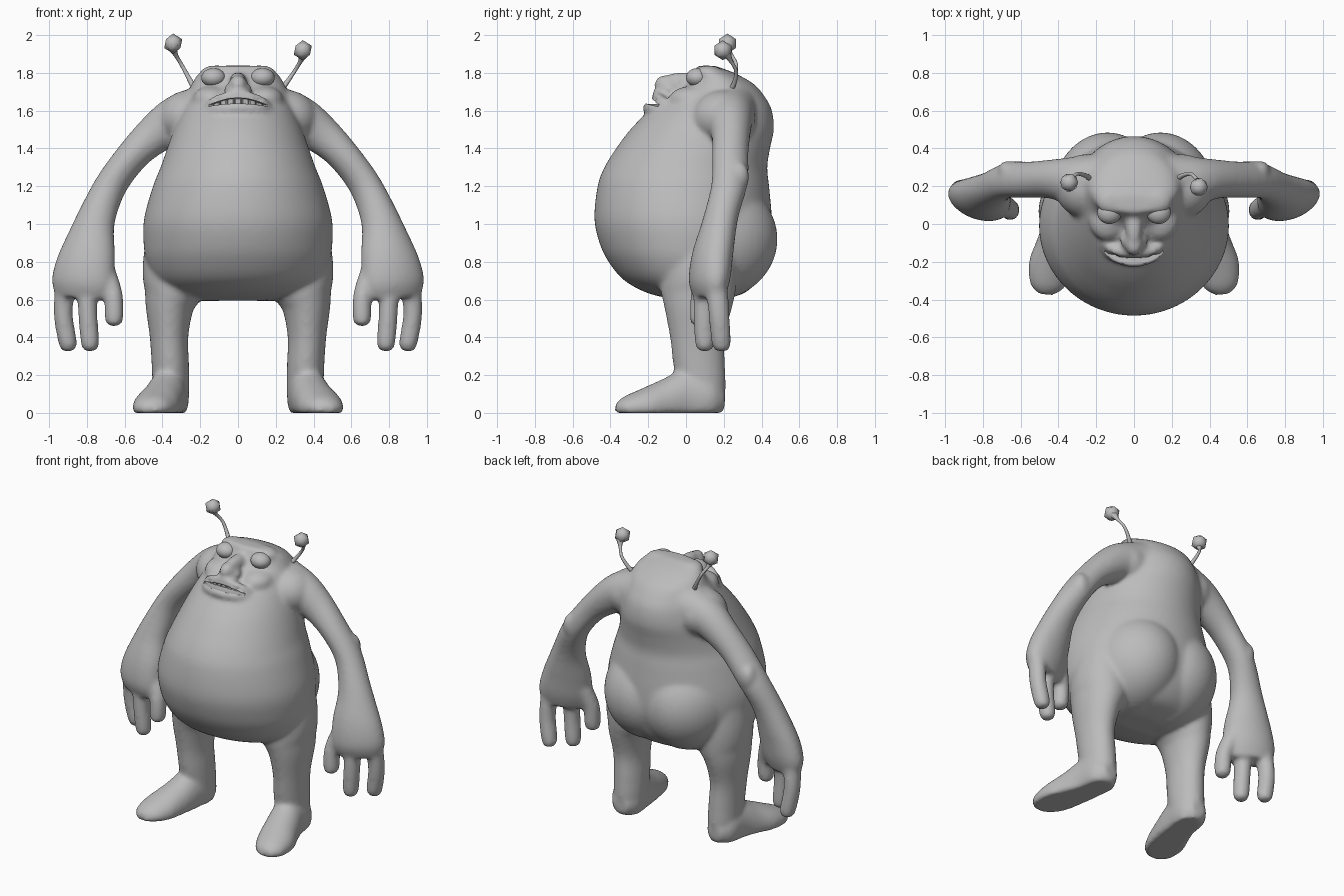
import bpy, bmesh, math
from mathutils import Vector, Matrix

if "Cube" in bpy.data.objects:
    bpy.data.objects.remove(bpy.data.objects["Cube"], do_unlink=True)

grey = bpy.data.materials.new("clay_grey")
grey.use_nodes = True
grey.diffuse_color = (0.5, 0.5, 0.5, 1)
grey.node_tree.nodes["Principled BSDF"].inputs["Base Color"].default_value = (0.5, 0.5, 0.5, 1)


def finish(name, bm, smooth=True):
    bmesh.ops.recalc_face_normals(bm, faces=bm.faces)
    mesh = bpy.data.meshes.new(name)
    bm.to_mesh(mesh)
    bm.free()
    mesh.materials.append(grey)
    for p in mesh.polygons:
        p.use_smooth = smooth
    ob = bpy.data.objects.new(name, mesh)
    bpy.context.collection.objects.link(ob)
    return ob


def spline(rows, steps=5):
    """Catmull-Rom through rows of numbers."""
    rows = [Vector(r) for r in rows]
    out = []
    for i in range(len(rows) - 1):
        a, b = rows[max(i - 1, 0)], rows[i]
        c, d = rows[i + 1], rows[min(i + 2, len(rows) - 1)]
        for k in range(steps):
            t = k / steps
            out.append(b + (c - a) * (t / 2) + (2 * a - 5 * b + 4 * c - d) * (t * t / 2)
                       + (3 * b - a - 3 * c + d) * (t ** 3 / 2))
    return out + [rows[-1]]


def loft(name, rows, other, side=1, seg=32):
    """Tube through rows (x, y, z, r_across, r_other); 'other' is the fixed cross axis."""
    pts = spline(rows)
    other = Vector(other)
    bm = bmesh.new()
    rings = []
    for i, p in enumerate(pts):
        tangent = Vector(pts[min(i + 1, len(pts) - 1)][:3]) - Vector(pts[max(i - 1, 0)][:3])
        across = tangent.cross(other).normalized()
        ring = []
        for k in range(seg):
            a = 2 * math.pi * k / seg
            v = Vector(p[:3]) + across * p[3] * math.cos(a) + other * p[4] * math.sin(a)
            ring.append(bm.verts.new((v.x * side, v.y, max(v.z, 0))))
        rings.append(ring)
    for r, s in zip(rings, rings[1:]):
        for k in range(seg):
            bm.faces.new((r[k - 1], r[k], s[k], s[k - 1]))
    bm.faces.new(rings[0])
    bm.faces.new(rings[-1])
    return finish(name, bm)


def ball(name, centre, radii, seg=48):
    bm = bmesh.new()
    bmesh.ops.create_uvsphere(bm, u_segments=seg, v_segments=seg // 2, radius=1,
                              matrix=Matrix.Translation(centre) @ Matrix.Diagonal((*radii, 1)))
    return finish(name, bm)


Y, Z = (0, 1, 0), (0, 0, 1)
HAND = (-.34, .94, 0)
parts = []

# Torso and head: height, half width, front and back
profile = [(.595, .2, -.02, .16), (.63, .35, -.19, .3), (.7, .44, -.325, .38), (.8, .485, -.41, .43),
           (.9, .5, -.458, .455), (1.03, .497, -.485, .455), (1.2, .45, -.468, .44),
           (1.3, .41, -.432, .43), (1.4, .375, -.37, .445), (1.5, .34, -.295, .465),
           (1.6, .3, -.195, .455), (1.67, .27, -.1, .42), (1.74, .245, 0, .36),
           (1.8, .205, .04, .255), (1.838, .13, .06, .15)]
parts.append(loft("torso", [(0, (f + b) / 2, z, w, (b - f) / 2) for z, w, f, b in profile], Y, seg=80))

for s in (1, -1):
    parts.append(ball("buttock", (.14 * s, .12, .92), (.3, .365, .33)))
    parts.append(ball("shoulder", (.25 * s, .2, 1.56), (.17, .17, .15)))
    # Leg and foot
    parts.append(loft("leg", [(.31, .08, 1.0, .16, .18), (.335, .07, .8, .168, .2), (.343, .065, .66, .158, .2),
                              (.362, .065, .56, .128, .18), (.365, .06, .4, .102, .145),
                              (.358, .07, .25, .099, .137), (.355, .085, .12, .097, .125),
                              (.355, .09, 0, .085, .1)], Y, s))
    parts.append(loft("foot", [(.355, .205, .07, .05, .05), (.36, .13, .08, .1, .13), (.375, 0, .08, .105, .155),
                               (.405, -.12, .05, .115, .13), (.44, -.23, .03, .12, .1),
                               (.462, -.33, .025, .09, .06), (.468, -.375, .02, .035, .025)], Z, s))
    # Arm, from shoulder to palm
    parts.append(loft("arm", [(.2, .24, 1.58, .15, .15), (.32, .235, 1.55, .13, .13), (.43, .24, 1.48, .107, .108),
                              (.55, .235, 1.37, .087, .1), (.67, .23, 1.21, .085, .1), (.755, .18, 1.02, .105, .095),
                              (.797, .14, .84, .152, .105), (.822, .125, .7, .17, .1),
                              (.83, .125, .61, .145, .07)], HAND, s))
    parts.append(ball("elbow", (.67 * s, .28, 1.25), (.05, .055, .08)))
    # Fingers and thumb
    for name, top, mid, tip in (("outer_finger", (.915, .16, .68), (.925, .175, .52), (.893, .19, .325)),
                                ("inner_finger", (.8, .1, .68), (.795, .095, .52), (.78, .1, .325)),
                                ("thumb", (.7, .11, .74), (.66, .08, .62), (.655, .07, .46))):
        cap = Vector(mid).lerp(Vector(tip), .82)
        parts.append(loft(name, [(*top, .055, .06), (*mid, .051, .056), (*cap, .048, .051), (*tip, .02, .02)],
                          Y, s, seg=16))
    # Brow, cheek and nostril
    parts.append(ball("brow", (.12 * s, .12, 1.8), (.08, .07, .04)))
    parts.append(ball("cheek", (.14 * s, .03, 1.66), (.1, .12, .07)))
    parts.append(ball("nostril", (.042 * s, -.085, 1.715), (.032, .042, .03)))

# Nose and lips
parts.append(ball("nose", (0, -.105, 1.74), (.048, .064, .05)))
parts.append(ball("nose_bridge", (0, -.01, 1.755), (.045, .12, .05)))
parts.append(ball("muzzle", (0, -.05, 1.62), (.17, .14, .06)))
parts.append(loft("lower_lip", [(-.165, -.1, 1.605, .02, .02), (-.11, -.165, 1.61, .032, .03),
                                (0, -.193, 1.614, .036, .034), (.11, -.165, 1.61, .032, .03),
                                (.165, -.1, 1.605, .02, .02)], Z))
parts.append(loft("upper_lip", [(-.16, -.1, 1.635, .02, .02), (-.1, -.14, 1.67, .024, .02),
                                (0, -.155, 1.685, .026, .022), (.1, -.14, 1.67, .024, .02),
                                (.16, -.1, 1.635, .02, .02)], Z))

# Fuse everything into one soft skin
bpy.ops.object.select_all(action='DESELECT')
for ob in parts:
    ob.select_set(True)
bpy.context.view_layer.objects.active = parts[0]
bpy.ops.object.join()
body = parts[0]
body.name = "body"
remesh = body.modifiers.new("fuse", 'REMESH')
remesh.mode = 'VOXEL'
remesh.voxel_size = .014
remesh.use_smooth_shade = True
soften = body.modifiers.new("soften", 'SMOOTH')
soften.factor = .5
soften.iterations = 9

# Mouth opening
cutter = loft("mouth_cutter", [(-.145, -.13, 1.626, .05, .005), (-.08, -.165, 1.643, .06, .013),
                               (0, -.18, 1.651, .06, .016), (.08, -.165, 1.643, .06, .013),
                               (.145, -.13, 1.626, .05, .005)], Z, seg=16)
cutter.hide_render = True
cutter.hide_viewport = True
cut = body.modifiers.new("mouth", 'BOOLEAN')
cut.operation = 'DIFFERENCE'
cut.object = cutter

# Teeth
for i in range(-3, 4):
    x = i * .037
    bm = bmesh.new()
    bmesh.ops.create_cube(bm, size=1, matrix=Matrix.Translation((x, -.14 + 2 * x * x, 1.65 - 1.6 * x * x))
                          @ Matrix.Rotation(4 * x, 4, 'Z') @ Matrix.Diagonal((.036, .025, .036, 1)))
    bmesh.ops.bevel(bm, geom=bm.edges[:], offset=.005, segments=1, affect='EDGES')
    finish("tooth", bm, False)

# Eyes and antennae
for side, s, dz in (("left", 1, 0), ("right", -1, .035)):
    ball(side + "_eye", (.13 * s, .06, 1.775), (.064, .06, .05))
    loft(side + "_antenna", [(.22, .23, 1.7, .018, .018), (.255, .255, 1.745 + dz / 2, .013, .013),
                             (.3, .265, 1.81 + dz, .01, .01), (.332, .235, 1.865 + dz, .013, .013),
                             (.345, .205, 1.905 + dz, .034, .034)], Y, s, seg=10)
    bm = bmesh.new()
    bmesh.ops.create_icosphere(bm, subdivisions=1, radius=.053,
                               matrix=Matrix.Translation((.343 * s, .195 + dz * .7, 1.92 + dz)))
    finish(side + "_antenna_tip", bm)
